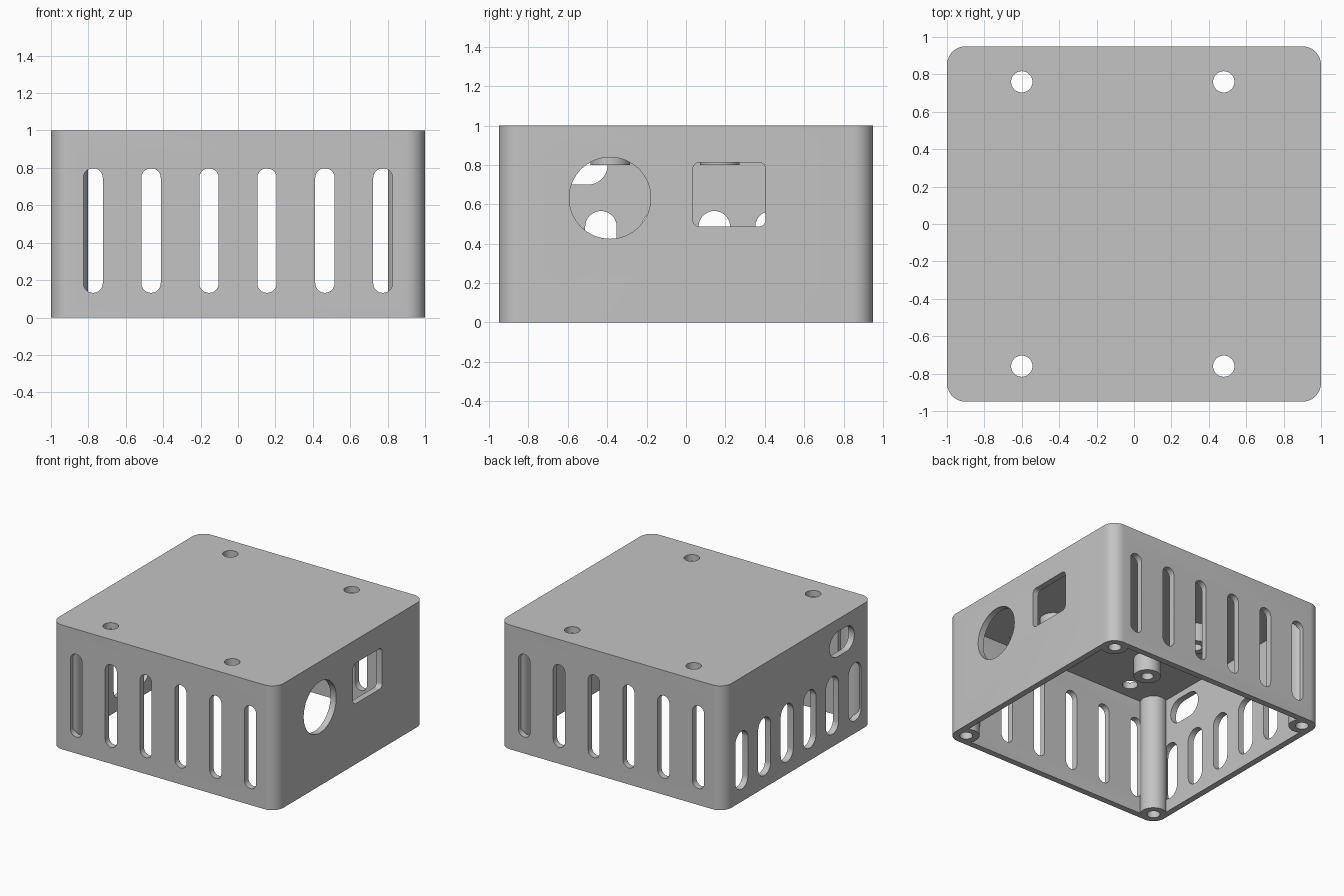
import bpy, bmesh
from math import cos, sin, pi
from mathutils import Matrix

cube = bpy.data.objects.get("Cube")
if cube:
    bpy.data.objects.remove(cube, do_unlink=True)

grey = bpy.data.materials.new("grey plastic")
grey.use_nodes = True
COLOUR = (0.55, 0.55, 0.55, 1)
grey.diffuse_color = COLOUR
grey.node_tree.nodes["Principled BSDF"].inputs["Base Color"].default_value = COLOUR

WALL, HALF_X, HALF_Y, CORNER = 0.05, 1.0, 0.95, 0.1


def rounded(cu, cv, hu, hv, r, n=10):
    """Outline of a rounded rectangle; slots and circles are special cases."""
    pts = []
    for k, (su, sv) in enumerate([(1, 1), (-1, 1), (-1, -1), (1, -1)]):
        for i in range(n + 1):
            a = (k + i / n) * pi / 2
            pts.append((cu + su * (hu - r) + r * cos(a), cv + sv * (hv - r) + r * sin(a)))
    return pts


def prism(bm, outline, axis, lo, hi):
    """Extrude an outline along an axis from lo to hi."""
    place = {"X": lambda u, v, d: (d, u, v),
             "Y": lambda u, v, d: (u, d, v),
             "Z": lambda u, v, d: (u, v, d)}[axis]
    rings = [[bm.verts.new(place(u, v, d)) for u, v in outline] for d in (lo, hi)]
    bm.faces.new(rings[0])
    bm.faces.new(rings[1])
    n = len(outline)
    for i in range(n):
        j = (i + 1) % n
        bm.faces.new((rings[0][i], rings[0][j], rings[1][j], rings[1][i]))


def finish(name, bm):
    bmesh.ops.remove_doubles(bm, verts=bm.verts, dist=1e-5)
    bmesh.ops.recalc_face_normals(bm, faces=bm.faces)
    mesh = bpy.data.meshes.new(name)
    bm.to_mesh(mesh)
    bm.free()
    mesh.materials.append(grey)
    obj = bpy.data.objects.new(name, mesh)
    bpy.context.collection.objects.link(obj)
    return obj


def activate(obj):
    bpy.ops.object.select_all(action="DESELECT")
    obj.select_set(True)
    bpy.context.view_layer.objects.active = obj


def cut(target, cutter):
    mod = target.modifiers.new("cut", "BOOLEAN")
    mod.operation, mod.solver, mod.object = "DIFFERENCE", "EXACT", cutter
    activate(target)
    bpy.ops.object.modifier_apply(modifier=mod.name)
    bpy.data.objects.remove(cutter, do_unlink=True)


def tube(name, x, y, lo, hi, radius, bore, depth):
    """Round post with a blind screw hole in its lower end."""
    bm = bmesh.new()
    profile = [(0, lo + depth), (bore, lo + depth), (bore, lo), (radius, lo), (radius, hi), (0, hi)]
    verts = [bm.verts.new((r, 0, z)) for r, z in profile]
    edges = [bm.edges.new(pair) for pair in zip(verts, verts[1:])]
    bmesh.ops.spin(bm, geom=verts + edges, cent=(0, 0, 0), axis=(0, 0, 1), angle=2 * pi, steps=40)
    bmesh.ops.transform(bm, matrix=Matrix.Translation((x, y, 0)), verts=bm.verts)
    return finish(name, bm)


# Box shell, open underneath
bm = bmesh.new()
prism(bm, rounded(0, 0, HALF_X, HALF_Y, CORNER), "Z", 0, 1)
shell = finish("case_shell", bm)
bm = bmesh.new()
prism(bm, rounded(0, 0, HALF_X - WALL, HALF_Y - WALL, CORNER - WALL), "Z", -0.2, 1 - WALL)
cut(shell, finish("cavity_cutter", bm))

# Openings in the walls and top
bm = bmesh.new()
for i in range(6):
    step = i - 2.5
    for lo, hi in ((-1.1, -0.88), (0.88, 1.1)):
        prism(bm, rounded(0.31 * step, 0.465, 0.052, 0.333, 0.052), "Y", lo, hi)
    prism(bm, rounded(0.288 * step, 0.333, 0.08, 0.233, 0.08), "X", -1.1, -0.92)
prism(bm, rounded(-0.555, 0.8, 0.157, 0.1, 0.1), "X", -1.1, -0.92)
prism(bm, rounded(-0.386, 0.632, 0.207, 0.207, 0.207, 16), "X", 0.92, 1.1)
prism(bm, rounded(0.22, 0.65, 0.185, 0.163, 0.035), "X", 0.92, 1.1)
for x in (-0.6, 0.48):
    for y in (-0.76, 0.76):
        prism(bm, rounded(x, y, 0.057, 0.057, 0.057), "Z", 0.9, 1.1)
cut(shell, finish("opening_cutter", bm))

# Corner screw posts and short standoffs under the top
parts = [shell]
for sx, side in ((-1, "right"), (1, "left")):
    for sy, end in ((-1, "front"), (1, "back")):
        parts.append(tube(f"corner_post_{end}_{side}", sx * 0.9, sy * 0.85,
                          0, 0.97, 0.099, 0.048, 0.4))
        parts.append(tube(f"standoff_{end}_{side}", sx * 0.45, -0.107 + sy * 0.278,
                          0.8, 0.97, 0.1, 0.045, 0.13))

for obj in parts:
    activate(obj)
    bpy.ops.object.shade_smooth_by_angle(angle=pi / 6)
